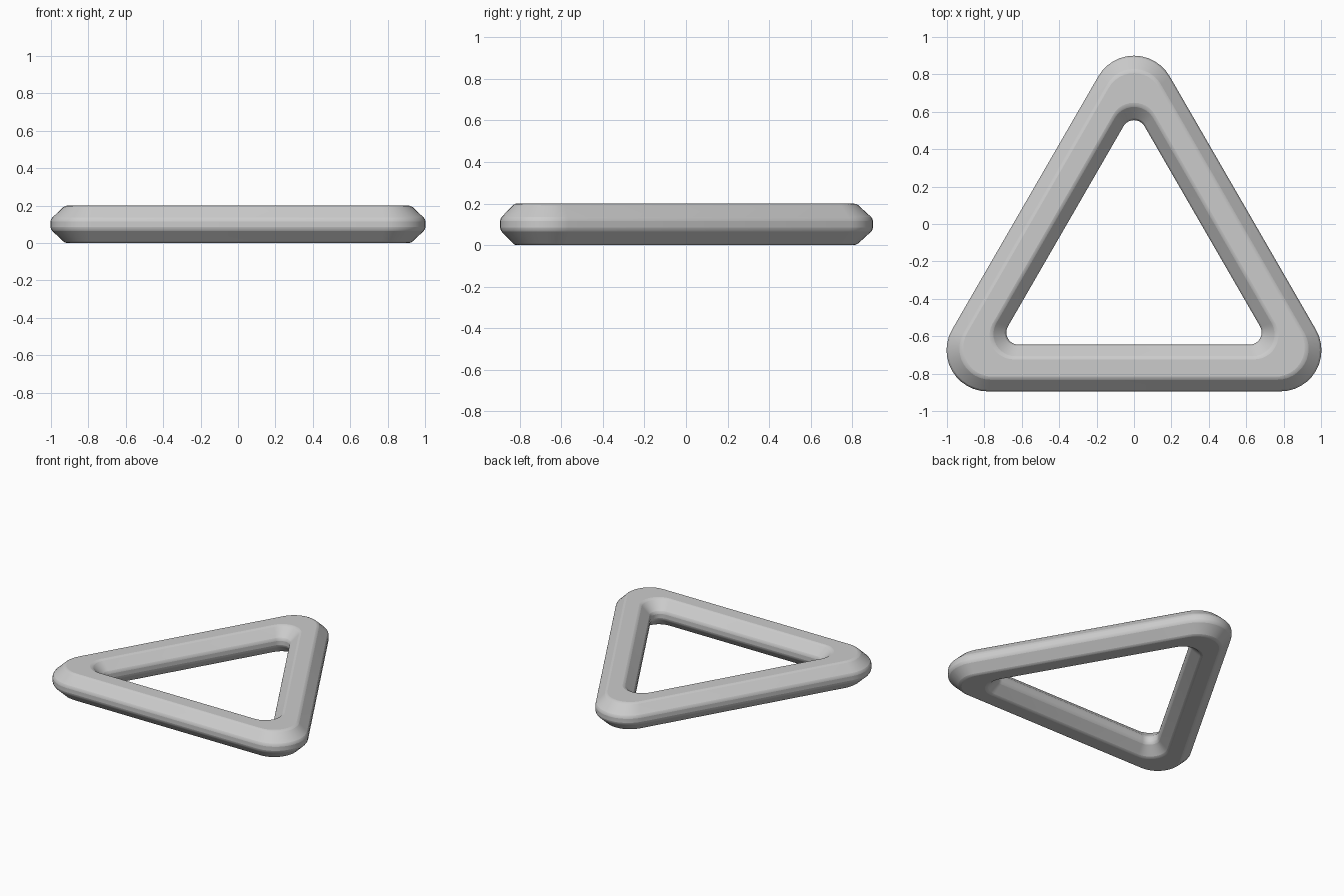
import bpy, bmesh, math

if "Cube" in bpy.data.objects:
    bpy.data.objects.remove(bpy.data.objects["Cube"])

BASE_Y, APEX_Y = -0.895, 1.12          # sharp outer triangle before rounding
INCENTRE_Y = BASE_Y + (APEX_Y - BASE_Y) / 3
SEGMENTS = 12                          # steps around each rounded corner

# Cross-section: inward offset, corner radius, height
SECTION = [(0.00, 0.22, 0.073), (0.00, 0.22, 0.127),
           (0.07, 0.16, 0.20), (0.18, 0.125, 0.20),
           (0.25, 0.065, 0.127), (0.25, 0.065, 0.073),
           (0.18, 0.125, 0.0), (0.07, 0.16, 0.0)]


def rounded_triangle(offset, radius, z):
    """Points of a triangle outline with circular corners."""
    reach = APEX_Y - INCENTRE_Y - 2 * offset - 2 * radius
    points = []
    for corner in range(3):
        mid = math.radians(90 + 120 * corner)
        cx, cy = reach * math.cos(mid), INCENTRE_Y + reach * math.sin(mid)
        for i in range(SEGMENTS + 1):
            a = mid + math.radians(-60 + 120 * i / SEGMENTS)
            points.append((cx + radius * math.cos(a), cy + radius * math.sin(a), z))
    return points


# Triangular ring
bm = bmesh.new()
loops = [[bm.verts.new(p) for p in rounded_triangle(*s)] for s in SECTION]
for k, loop in enumerate(loops):
    nxt = loops[(k + 1) % len(loops)]
    for i in range(len(loop)):
        j = (i + 1) % len(loop)
        bm.faces.new((loop[i], loop[j], nxt[j], nxt[i]))
bmesh.ops.recalc_face_normals(bm, faces=bm.faces)
mesh = bpy.data.meshes.new("triangle_ring")
bm.to_mesh(mesh)
bm.free()
ring = bpy.data.objects.new("triangle_ring", mesh)
bpy.context.collection.objects.link(ring)

# Plain grey finish
grey = bpy.data.materials.new("light_grey")
grey.diffuse_color = (0.6, 0.6, 0.6, 1)
grey.use_nodes = True
grey.node_tree.nodes["Principled BSDF"].inputs["Base Color"].default_value = grey.diffuse_color
mesh.materials.append(grey)

# Slightly softened ridges
bevel = ring.modifiers.new("soft_ridges", 'BEVEL')
bevel.width = 0.012
bevel.segments = 2
bevel.limit_method = 'ANGLE'
bevel.angle_limit = math.radians(30)

bpy.context.view_layer.objects.active = ring
ring.select_set(True)
bpy.ops.object.shade_smooth_by_angle(angle=math.radians(30))
